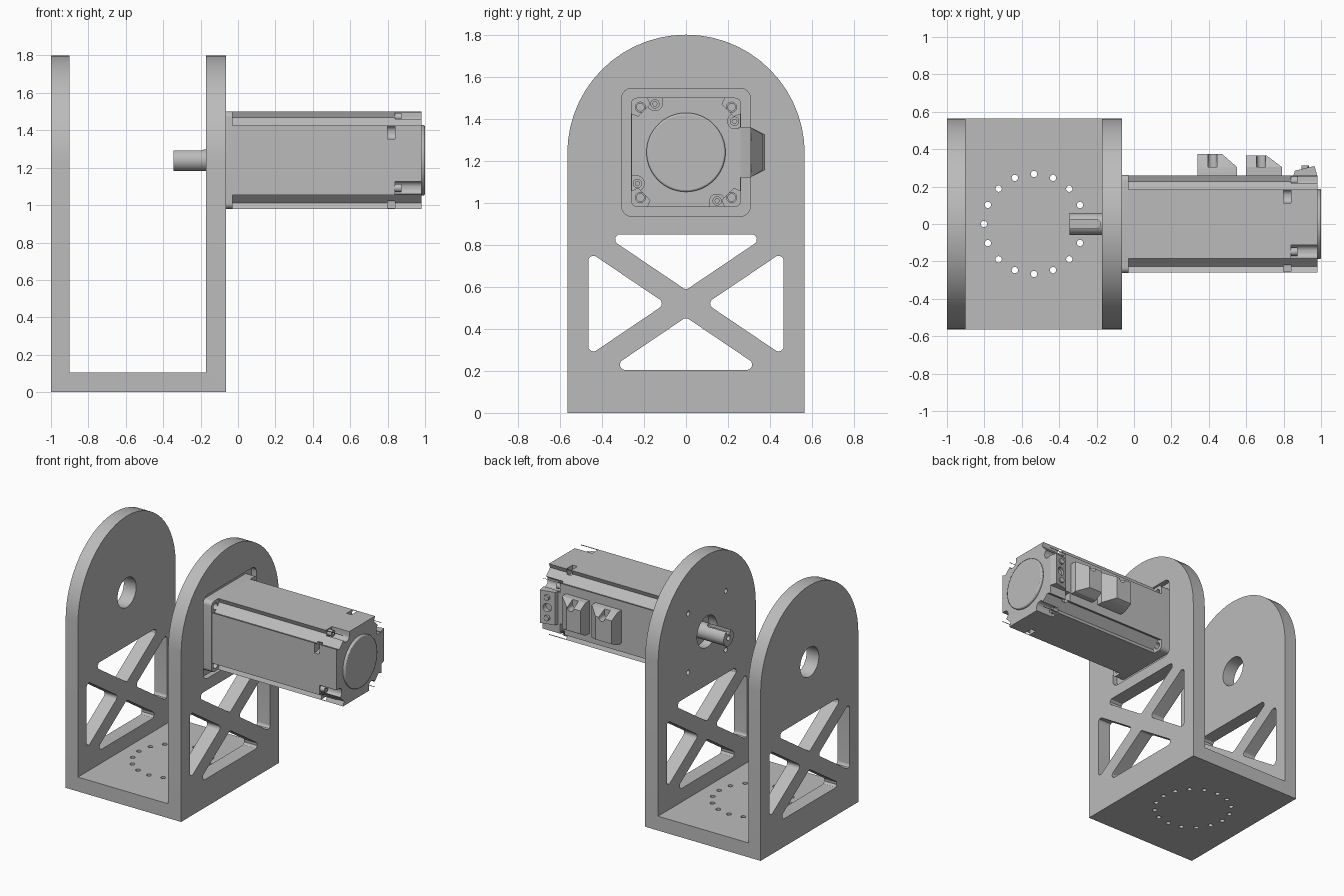
import bpy, bmesh
from math import sin, cos, pi
from mathutils import Vector

cube = bpy.data.objects.get("Cube")
if cube:
    bpy.data.objects.remove(cube, do_unlink=True)

grey = bpy.data.materials.new("machined_grey")
grey.use_nodes = True
grey.diffuse_color = (0.5, 0.5, 0.5, 1)
grey.node_tree.nodes["Principled BSDF"].inputs["Base Color"].default_value = (0.5, 0.5, 0.5, 1)

AXIS_Z = 1.24      # height of the motor axis
HALF = 0.565       # half depth of the bracket


def add(name, bm):
    bmesh.ops.recalc_face_normals(bm, faces=bm.faces)
    mesh = bpy.data.meshes.new(name)
    bm.to_mesh(mesh)
    bm.free()
    mesh.materials.append(grey)
    obj = bpy.data.objects.new(name, mesh)
    bpy.context.collection.objects.link(obj)
    return obj


def prism(name, points, axis, lo, hi):
    """Extrude a 2D outline along an axis."""
    place = {"x": lambda u, v, w: (w, u, v),
             "y": lambda u, v, w: (u, w, v),
             "z": lambda u, v, w: (u, v, w)}[axis]
    bm = bmesh.new()
    a, b = [[bm.verts.new(place(p[0], p[1], w)) for p in points] for w in (lo, hi)]
    bm.faces.new(a)
    bm.faces.new(b)
    for i in range(len(a)):
        j = (i + 1) % len(a)
        bm.faces.new((a[i], a[j], b[j], b[i]))
    return add(name, bm)


def circle(u, v, r, n=32):
    return [(u + r * cos(2 * pi * i / n), v + r * sin(2 * pi * i / n)) for i in range(n)]


def rect(u0, u1, v0, v1):
    return [(u0, v0), (u1, v0), (u1, v1), (u0, v1)]


def rounded(points, r, n=6):
    """Fillet every corner of a convex outline."""
    out = []
    for i, p in enumerate(points):
        p = Vector(p)
        d1 = (Vector(points[i - 1]) - p).normalized()
        d2 = (Vector(points[(i + 1) % len(points)]) - p).normalized()
        half = d1.angle(d2) / 2
        centre = p + (d1 + d2).normalized() * (r / sin(half))
        reach = r * cos(half) / sin(half)
        t1, t2 = p + d1 * reach - centre, p + d2 * reach - centre
        out += [centre + t1.lerp(t2, k / n).normalized() * r for k in range(n + 1)]
    return out


def boolean(obj, tool, operation="DIFFERENCE"):
    mod = obj.modifiers.new("cut", "BOOLEAN")
    mod.operation, mod.solver, mod.object = operation, "EXACT", tool
    deps = bpy.context.evaluated_depsgraph_get()
    mesh = bpy.data.meshes.new_from_object(obj.evaluated_get(deps))
    obj.modifiers.clear()
    obj.data = mesh
    bpy.data.objects.remove(tool, do_unlink=True)


def cut(obj, points, axis, lo, hi):
    boolean(obj, prism("cutter", points, axis, lo, hi))


# Bracket: U channel trimmed to an arched side outline
u_shape = [(-1, 0), (-0.065, 0), (-0.065, 1.9), (-0.17, 1.9), (-0.17, 0.105),
           (-0.9, 0.105), (-0.9, 1.9), (-1, 1.9)]
bracket = prism("bracket", u_shape, "y", -0.7, 0.7)
arch = [(-HALF, -0.1), (HALF, -0.1)]
arch += [(HALF * cos(pi * i / 28), 1.235 + HALF * sin(pi * i / 28)) for i in range(29)]
boolean(bracket, prism("cutter", arch, "x", -1.2, 0.2), "INTERSECT")

# Cross-braced windows through both side plates
mid, bar, slope = 0.52, 0.065, 0.675
windows = []
for s, edge in ((1, 0.85), (-1, 0.205)):
    tip = mid + s * bar
    w = abs(edge - tip) / slope
    windows.append([(0, tip), (w, edge), (-w, edge)])
for s in (1, -1):
    h = 0.465 * slope - bar
    windows.append([(s * bar / slope, mid), (s * 0.465, mid + h), (s * 0.465, mid - h)])
for window in windows:
    cut(bracket, rounded(window, 0.024), "x", -1.2, 0.2)

# Bearing hole, shaft hole, motor pocket and bolt holes
cut(bracket, circle(0, AXIS_Z, 0.108), "x", -1.2, -0.6)
cut(bracket, circle(0, AXIS_Z, 0.115), "x", -0.4, 0.2)
cut(bracket, rounded(rect(-0.307, 0.307, AXIS_Z - 0.305, AXIS_Z + 0.305), 0.05), "x", -0.105, 0.2)
bolts = [(y, AXIS_Z + z) for y in (-0.217, 0.217) for z in (-0.215, 0.215)]
for y, z in bolts:
    cut(bracket, circle(y, z, 0.018, 16), "x", -0.4, 0.2)

# Ring of mounting holes in the base
for i in range(16):
    a = 2 * pi * i / 16
    cut(bracket, circle(-0.535 + 0.267 * cos(a), 0.267 * sin(a), 0.017, 16), "z", -0.1, 0.2)

# Motor flange
flange = prism("motor_flange", rounded(rect(-0.262, 0.262, AXIS_Z - 0.26, AXIS_Z + 0.26), 0.03),
               "x", -0.105, -0.03)
for y, z in bolts:
    cut(flange, circle(y, z, 0.024, 20), "x", -0.2, 0.1)

# Motor body: square section with relieved corners
corner = [(0.26, 0.185), (0.228, 0.172), (0.172, 0.228), (0.185, 0.26)]
section = []
for k in range(4):
    for u, v in corner:
        for _ in range(k):
            u, v = -v, u
        section.append((u, AXIS_Z + v))
body = prism("motor_body", section, "x", -0.03, 0.98)

# Tie-screw pockets at the rear and mirrored slots ahead of them
pocket = rounded(rect(0.113, 0.183, 0.2, 0.34), 0.03)
for k in range(4):
    for flip, x0, x1 in ((-1, 0.84, 1.1), (1, 0.8, 0.84)):
        pts = []
        for u, v in pocket:
            u *= flip
            for _ in range(k):
                u, v = -v, u
            pts.append((u, AXIS_Z + v))
        cut(body, pts, "x", x0, x1)
    u, v = -0.148, 0.231
    for _ in range(k):
        u, v = -v, u
    screw = prism("tie_screw", circle(u, AXIS_Z + v, 0.022, 20), "x", 0.84, 0.875)
    cut(screw, circle(u, AXIS_Z + v, 0.011, 6), "x", 0.86, 0.9)

# Rear cover disc with a softened rim
cover = prism("rear_cover", circle(0, AXIS_Z, 0.188, 64), "x", 0.975, 1.0)
bevel = cover.modifiers.new("rim", "BEVEL")
bevel.width, bevel.segments = 0.008, 2

# Shaft with keyway and centre hole
shaft = prism("shaft", circle(0, AXIS_Z, 0.058), "x", -0.345, -0.1)
key = rounded(rect(-0.42, -0.18, -0.024, 0.024), 0.023)
cut(shaft, key, "z", AXIS_Z + 0.03, AXIS_Z + 0.1)
cut(shaft, circle(0, AXIS_Z, 0.018, 16), "x", -0.4, -0.3)


def connector(name, x0, x1, x_top, y_top):
    """Socket housing with sloped sides and a cable notch."""
    bm = bmesh.new()
    for x, y, h in ((x1, 0.25, 0.12), (x1, 0.305, 0.12), (x_top, y_top, 0.085)):
        for xx in (x0, x):
            for s in (-1, 1):
                bm.verts.new((xx, y, AXIS_Z + s * h))
    bmesh.ops.convex_hull(bm, input=bm.verts)
    bmesh.ops.dissolve_limit(bm, angle_limit=0.01, verts=bm.verts, edges=bm.edges)
    obj = add(name, bm)
    x = x0 + 0.08
    cut(obj, rounded(rect(x - 0.024, x + 0.024, AXIS_Z + 0.06, AXIS_Z + 0.2), 0.022), "y", 0.306, 0.5)
    return obj


connector("power_connector", 0.34, 0.55, 0.47, 0.375)
connector("brake_connector", 0.6, 0.79, 0.71, 0.365)

# Slanted encoder socket with two screws
socket = prism("encoder_socket", [(0.85, 0.25), (0.98, 0.25), (0.975, 0.275), (0.965, 0.31), (0.86, 0.285)],
               "z", AXIS_Z - 0.12, AXIS_Z + 0.12)
cut(socket, circle(0.915, AXIS_Z, 0.03, 24), "y", 0.27, 0.4)
for s in (-1, 1):
    prism("socket_screw", circle(0.915, AXIS_Z + s * 0.075, 0.02, 20), "y", 0.28, 0.312)

# Smooth the curved walls, keep machined edges crisp
bpy.ops.object.select_all(action="DESELECT")
for obj in bpy.context.collection.objects:
    if obj.type == "MESH":
        obj.select_set(True)
        bpy.context.view_layer.objects.active = obj
bpy.ops.object.shade_smooth_by_angle(angle=pi / 6)
